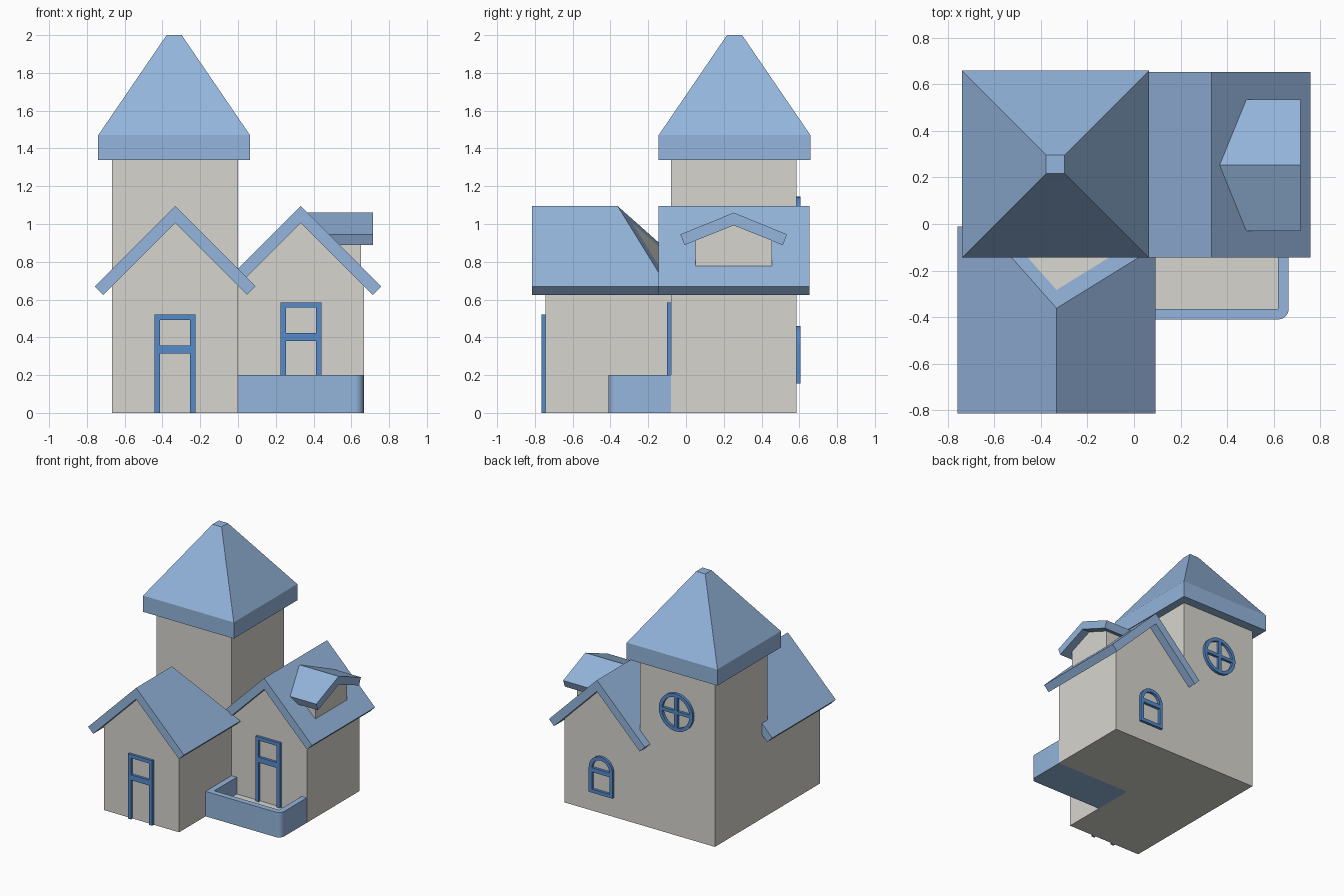
import bpy, bmesh, math
from mathutils import Vector

cube = bpy.data.objects.get("Cube")
if cube:
    bpy.data.objects.remove(cube, do_unlink=True)


def material(name, rgb):
    m = bpy.data.materials.new(name)
    m.use_nodes = True
    m.diffuse_color = (*rgb, 1)
    m.node_tree.nodes["Principled BSDF"].inputs["Base Color"].default_value = (*rgb, 1)
    return m


WALL = material("pale_stone", (0.68, 0.665, 0.62))
ROOF = material("light_blue", (0.296, 0.462, 0.716))
TRIM = material("deep_blue", (0.089, 0.258, 0.597))


def place(axis, p, d):
    """Put a 2D profile point at depth d along an axis."""
    return {"x": (d, p[0], p[1]), "y": (p[0], d, p[1]), "z": (p[0], p[1], d)}[axis]


def prism(bm, axis, pts, a, b):
    lo = [bm.verts.new(place(axis, p, a)) for p in pts]
    hi = [bm.verts.new(place(axis, p, b)) for p in pts]
    bm.faces.new(lo)
    bm.faces.new(hi[::-1])
    for i in range(len(pts)):
        j = (i + 1) % len(pts)
        bm.faces.new((lo[i], lo[j], hi[j], hi[i]))


def ring(bm, outer, inner, a, b):
    """Flat closed frame in the xz plane between depths a and b."""
    loops = [[bm.verts.new(place("y", p, d)) for p in pts]
             for pts, d in ((outer, a), (outer, b), (inner, b), (inner, a))]
    for k in range(4):
        u, v = loops[k], loops[(k + 1) % 4]
        for i in range(len(u)):
            j = (i + 1) % len(u)
            bm.faces.new((u[i], u[j], v[j], v[i]))


def rect(x0, x1, z0, z1):
    return [(x0, z0), (x1, z0), (x1, z1), (x0, z1)]


def arc(cx, cz, r, start, end, n):
    return [(cx + r * math.cos(math.radians(start + (end - start) * i / n)),
             cz + r * math.sin(math.radians(start + (end - start) * i / n)))
            for i in range(n + 1)]


def finish(name, bm, mat, smooth=False):
    bmesh.ops.recalc_face_normals(bm, faces=bm.faces[:])
    me = bpy.data.meshes.new(name)
    bm.to_mesh(me)
    bm.free()
    me.materials.append(mat)
    ob = bpy.data.objects.new(name, me)
    bpy.context.collection.objects.link(ob)
    if smooth:
        bpy.ops.object.select_all(action="DESELECT")
        ob.select_set(True)
        bpy.context.view_layer.objects.active = ob
        bpy.ops.object.shade_smooth_by_angle(angle=math.radians(35))
    return ob


def solid(name, mat, axis, pts, a, b, cut=None):
    bm = bmesh.new()
    prism(bm, axis, pts, a, b)
    if cut:
        bmesh.ops.recalc_face_normals(bm, faces=bm.faces[:])
        bmesh.ops.bisect_plane(bm, geom=bm.verts[:] + bm.edges[:] + bm.faces[:],
                               plane_co=cut[0], plane_no=cut[1], clear_outer=True)
        bmesh.ops.holes_fill(bm, edges=[e for e in bm.edges if e.is_boundary], sides=0)
    return finish(name, bm, mat)


# Gabled houses: the front wing is sliced by a plane sloping down to the tower
HALF, EAVE, RIDGE = 0.333, 0.425, 1.095


def house(name, cx, wall_y, roof_y, cut=None):
    walls = [(cx - HALF, 0), (cx + HALF, 0), (cx + HALF, 1.005 - HALF),
             (cx, 1.005), (cx - HALF, 1.005 - HALF)]
    solid(name + "_walls", WALL, "y", walls, *wall_y, cut)
    low, inset = RIDGE - EAVE, EAVE - 0.045
    chevron = [(cx - EAVE, low), (cx, RIDGE), (cx + EAVE, low),
               (cx + inset, low - 0.045), (cx, 1.005), (cx - inset, low - 0.045)]
    solid(name + "_roof", ROOF, "y", chevron, *roof_y, cut)


slice_plane = (Vector((-HALF, -0.362, RIDGE)), Vector((0.036, 0.141, 0.123)).normalized())
house("front_wing", -HALF, (-0.745, -0.08), (-0.815, -0.01), slice_plane)
house("side_wing", HALF, (-0.08, 0.585), (-0.145, 0.653))

# Tower and its hipped roof with a small flat top
solid("tower_walls", WALL, "z", rect(-0.666, 0, -0.08, 0.585), 0, 1.36)
bm = bmesh.new()
levels = []
for z, h in ((1.34, 0.402), (1.47, 0.402), (2.0, 0.04)):
    levels.append([bm.verts.new((-0.338 + sx * h, 0.257 + sy * h, z))
                   for sx, sy in ((-1, -1), (1, -1), (1, 1), (-1, 1))])
bm.faces.new(levels[0])
bm.faces.new(levels[-1])
for u, v in zip(levels, levels[1:]):
    for i in range(4):
        j = (i + 1) % 4
        bm.faces.new((u[i], u[j], v[j], v[i]))
finish("tower_roof", bm, ROOF)

# Dormer on the side wing
solid("dormer_walls", WALL, "x",
      [(0.05, 0.775), (0.455, 0.775), (0.455, 0.915), (0.253, 0.995), (0.05, 0.915)], 0.4, 0.65)
solid("dormer_roof", ROOF, "x",
      [(-0.03, 0.945), (0.253, 1.06), (0.535, 0.945),
       (0.513, 0.888), (0.253, 0.993), (-0.008, 0.888)], 0.336, 0.715)

# Terrace: parapet with one rounded corner, base and floor
bm = bmesh.new()
prism(bm, "z", [(0, -0.08), (0, -0.41)] + arc(0.62, -0.365, 0.045, -90, 0, 8)
      + [(0.665, -0.08), (0.62, -0.08), (0.62, -0.365), (0.045, -0.365), (0.045, -0.08)], 0, 0.2)
finish("terrace_parapet", bm, ROOF, smooth=True)
inside = rect(0.045, 0.62, -0.365, -0.08)
solid("terrace_base", ROOF, "z", inside, 0, 0.055)
solid("terrace_floor", WALL, "z", inside, 0.055, 0.065)


# Door frames
def door(name, cx, z, y):
    bm = bmesh.new()
    w, t, top = 0.108, 0.028, z + 0.52
    for x in (cx - w, cx + w - t):
        prism(bm, "y", rect(x, x + t, z, top), y - 0.02, y)
    for lo, hi in ((top - 0.028, top), (z + 0.315, z + 0.358)):
        prism(bm, "y", rect(cx - w + t, cx + w - t, lo, hi), y - 0.02, y)
    finish(name, bm, TRIM)


door("front_door_frame", -HALF, 0, -0.745)
door("terrace_door_frame", HALF, 0.065, -0.08)

# Arched back window
back = (0.585, 0.606)
bm = bmesh.new()
R, T = 0.105, 0.028
ring(bm, [(HALF - R, 0.155), (HALF + R, 0.155)] + arc(HALF, 0.355, R, 0, 180, 16),
     [(HALF - R + T, 0.155 + T), (HALF + R - T, 0.155 + T)]
     + arc(HALF, 0.355, R - T, 0, 180, 16), *back)
prism(bm, "y", rect(HALF - R + T, HALF + R - T, 0.32, 0.355), *back)
finish("arched_window_frame", bm, TRIM, smooth=True)

# Round tower window with crossed bars
bm = bmesh.new()
R, cz = 0.15, 0.995
ring(bm, arc(-HALF, cz, R, 0, 360, 32)[:-1], arc(-HALF, cz, R - T, 0, 360, 32)[:-1], *back)
b = 0.013
prism(bm, "y", rect(-HALF - R + T, -HALF + R - T, cz - b, cz + b), *back)
for lo, hi in ((cz - R + T, cz - b), (cz + b, cz + R - T)):
    prism(bm, "y", rect(-HALF - b, -HALF + b, lo, hi), *back)
finish("round_window_frame", bm, TRIM, smooth=True)
